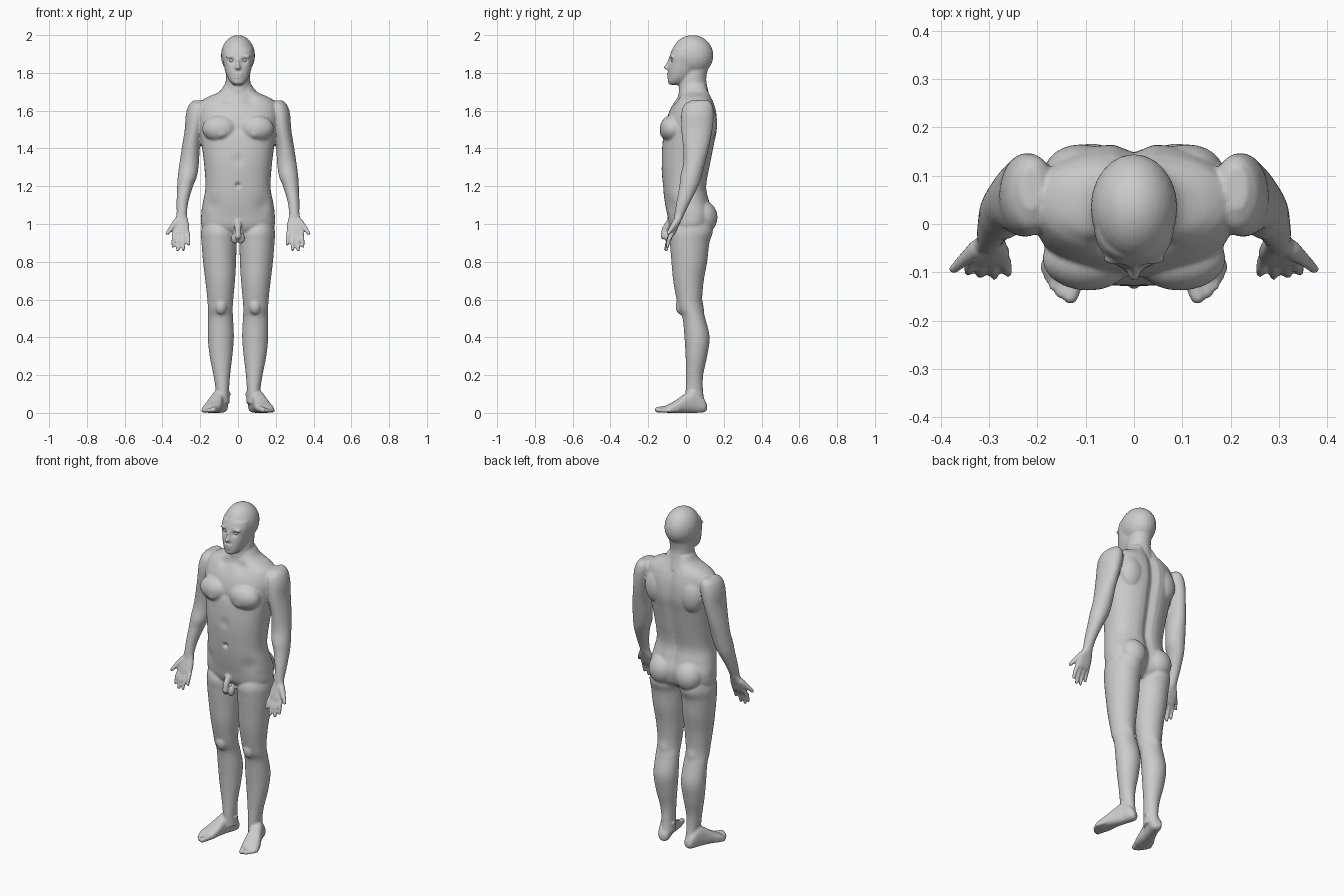
import bpy, bmesh, math
from mathutils import Vector, Matrix

parts = []


def finish(name, bm, mirror):
    """Turn a bmesh into an object, optionally with its x-mirrored twin."""
    if mirror:
        twin = bmesh.ops.duplicate(bm, geom=bm.verts[:] + bm.edges[:] + bm.faces[:])
        for v in twin["geom"]:
            if isinstance(v, bmesh.types.BMVert):
                v.co.x *= -1
    bmesh.ops.recalc_face_normals(bm, faces=bm.faces)
    me = bpy.data.meshes.new(name)
    bm.to_mesh(me)
    bm.free()
    ob = bpy.data.objects.new(name, me)
    bpy.context.collection.objects.link(ob)
    parts.append(ob)
    return ob


def loft(name, rows, power=2.0, mirror=False, matrix=None, groove=None, n=40, sub=5):
    """Skin smooth cross-sections given as (z, x min, x max, y min, y max)."""
    k = [Vector(r) for r in rows]
    k = [2 * k[0] - k[1]] + k + [2 * k[-1] - k[-2]]
    path = []
    for i in range(1, len(k) - 2):
        a, b, c, d = k[i - 1:i + 3]
        for s in range(sub):
            t = s / sub
            path.append(0.5 * (2 * b + (c - a) * t + (2 * a - 5 * b + 4 * c - d) * t * t
                               + (3 * b - a - 3 * c + d) * t ** 3))
    path.append(k[-2])
    bm = bmesh.new()
    rings = []
    for z, x0, x1, y0, y1 in path:
        ring = []
        for j in range(n):
            c, s = math.cos(math.tau * j / n), math.sin(math.tau * j / n)
            x = (x0 + x1) / 2 + (x1 - x0) / 2 * math.copysign(abs(c) ** (2 / power), c)
            y = (y0 + y1) / 2 + (y1 - y0) / 2 * math.copysign(abs(s) ** (2 / power), s)
            if groove and s > 0:
                y -= groove * math.exp(-(x / 0.028) ** 2)
            ring.append(bm.verts.new((x, y, z)))
        rings.append(ring)
    for p, q in zip(rings, rings[1:]):
        for j in range(n):
            bm.faces.new((p[j], p[(j + 1) % n], q[(j + 1) % n], q[j]))
    bm.faces.new(rings[0])
    bm.faces.new(rings[-1])
    if matrix:
        bm.transform(matrix)
    return finish(name, bm, mirror)


def add_ball(bm, loc, rad):
    m = Matrix.Translation(loc) @ Matrix.Diagonal((*rad, 1))
    bmesh.ops.create_uvsphere(bm, u_segments=24, v_segments=16, radius=1, matrix=m)


def ball(name, loc, rad, mirror=False):
    bm = bmesh.new()
    add_ball(bm, loc, rad)
    return finish(name, bm, mirror)


def digit(name, pts, radii, mirror=True):
    """Round-ended tapered chain for fingers and toes."""
    bm = bmesh.new()
    pts = [Vector(p) for p in pts]
    for p, r in zip(pts, radii):
        add_ball(bm, p, (r, r, r))
    for p, q, r, s in zip(pts, pts[1:], radii, radii[1:]):
        rot = (q - p).to_track_quat('Z', 'Y').to_matrix().to_4x4()
        bmesh.ops.create_cone(bm, cap_ends=True, segments=20, radius1=r, radius2=s,
                              depth=(q - p).length,
                              matrix=Matrix.Translation((p + q) / 2) @ rot)
    return finish(name, bm, mirror)


# Torso: half width, front and back at each height
torso = [(1.74, .07, -.02, .11), (1.70, .10, -.035, .125), (1.67, .165, -.045, .137),
         (1.64, .20, -.065, .15), (1.58, .212, -.095, .165), (1.50, .205, -.115, .167),
         (1.42, .193, -.125, .152), (1.32, .18, -.13, .133), (1.20, .172, -.122, .112),
         (1.12, .185, -.113, .127), (1.05, .195, -.10, .148), (.98, .19, -.085, .135),
         (.935, .13, -.05, .09)]
loft("torso", [(z, -w, w, f, b) for z, w, f, b in torso], 2.3, groove=.02)
ball("chest_muscle", (.095, -.072, 1.505), (.095, .066, .072), True)
ball("buttock", (.088, .085, 1.035), (.082, .082, .09), True)
ball("shoulder_blade", (.11, .11, 1.53), (.075, .055, .10), True)

# Neck and head
loft("neck", [(1.85, -.06, .06, -.01, .125), (1.78, -.064, .064, -.03, .108),
              (1.73, -.068, .068, -.037, .112), (1.66, -.085, .085, -.04, .13)])
ball("cranium", (0, .034, 1.892), (.09, .111, .108))
loft("face", [(1.737, -.022, .022, -.085, -.03), (1.75, -.038, .038, -.096, .0),
              (1.775, -.055, .055, -.095, .03), (1.81, -.068, .068, -.094, .06),
              (1.85, -.077, .077, -.09, .08), (1.89, -.083, .083, -.086, .09),
              (1.93, -.078, .078, -.071, .08)], 2.3)
loft("nose", [(1.88, -.006, .006, -.092, -.06), (1.85, -.009, .009, -.105, -.06),
              (1.828, -.015, .015, -.119, -.06), (1.818, -.016, .016, -.108, -.06)])
ball("brow", (.035, -.073, 1.886), (.03, .013, .008), True)
for z, y in ((1.793, -.092), (1.777, -.09)):
    ball("lip", (0, y, z), (.025, .011, .007))

# Arms
loft("arm", [(1.655, .19, .235, .03, .12), (1.63, .165, .26, -.01, .14),
             (1.58, .165, .276, -.025, .147), (1.50, .185, .282, -.025, .14),
             (1.40, .202, .298, -.015, .12), (1.32, .207, .31, -.015, .10),
             (1.25, .218, .319, -.03, .082), (1.20, .238, .322, -.035, .065),
             (1.12, .262, .325, -.05, .025), (1.06, .27, .325, -.06, -.005),
             (1.03, .268, .328, -.064, -.018)], mirror=True)
loft("palm", [(1.06, .273, .323, -.055, -.012), (1.03, .267, .331, -.063, -.02),
              (.99, .258, .345, -.077, -.038), (.955, .258, .345, -.088, -.054),
              (.94, .263, .34, -.087, -.062)], 2.5, mirror=True)
for bx, mx, tx, ty, tz in ((.268, .263, .261, -.102, .893), (.291, .29, .289, -.108, .865),
                           (.313, .317, .319, -.105, .862), (.335, .341, .344, -.099, .882)):
    digit("finger", [(bx, -.072, .955), (mx, (ty - .082) / 2, (tz + .955) / 2), (tx, ty, tz)],
          (.0125, .0115, .009))
digit("thumb", [(.325, -.052, 1.01), (.352, -.074, .98), (.374, -.094, .95)], (.02, .014, .01))

# Legs
loft("leg", [(1.06, .06, .17, -.04, .11), (.97, .008, .195, -.085, .142),
             (.90, .008, .193, -.085, .124), (.80, .010, .185, -.077, .112),
             (.70, .016, .173, -.068, .094), (.60, .025, .162, -.05, .085),
             (.55, .028, .16, -.038, .088), (.50, .026, .159, -.018, .102),
             (.40, .022, .16, -.008, .125), (.30, .03, .15, -.002, .112),
             (.20, .042, .13, .0, .091), (.12, .047, .118, -.002, .09),
             (.05, .045, .115, .0, .10)], mirror=True)
ball("kneecap", (.09, -.025, .565), (.032, .03, .045), True)
ball("ankle_bone", (.08, .05, .10), (.043, .022, .022), True)

# Feet: drawn along their own axis, then turned outwards
foot = (Matrix.Translation((.077, .108, 0)) @ Matrix.Rotation(math.radians(18), 4, 'Z')
        @ Matrix(((1, 0, 0, 0), (0, 0, -1, 0), (0, 1, 0, 0), (0, 0, 0, 1))))
loft("foot", [(.0, -.018, .018, .012, .045), (.02, -.032, .032, .002, .08),
              (.07, -.035, .036, .0, .122), (.12, -.037, .041, .0, .10),
              (.17, -.045, .049, .0, .066), (.215, -.047, .05, .0, .042),
              (.235, -.04, .042, .004, .028)], 2.5, True, foot)
for a, t, r in ((-.031, .262, .016), (-.009, .262, .0115), (.009, .252, .011),
                (.025, .238, .0105), (.039, .222, .010)):
    digit("toe", [foot @ Vector((a, r + .006, t - .05)), foot @ Vector((a + .003, r + .001, t))],
          (r, r))

# Groin
digit("groin_front", [(0, -.09, 1.005), (0, -.112, .97), (0, -.118, .935)], (.019, .017, .017), False)
ball("groin_side", (.016, -.088, .925), (.021, .024, .03), True)

# Fuse everything into one skin
bpy.ops.object.select_all(action='DESELECT')
for ob in parts:
    ob.select_set(True)
bpy.context.view_layer.objects.active = parts[0]
bpy.ops.object.join()
body = bpy.context.view_layer.objects.active
body.name = "body"
rm = body.modifiers.new("fuse", 'REMESH')
rm.mode = 'VOXEL'
rm.voxel_size = .0058
rm.use_smooth_shade = True
sm = body.modifiers.new("soften", 'SMOOTH')
sm.factor, sm.iterations = .5, 5
for m in ("fuse", "soften"):
    bpy.ops.object.modifier_apply(modifier=m)

# Soft sculpt strokes: centre, radius, offset (mirrored in x)
strokes = [((.034, -.082, 1.865), .014, (0, .013, 0)),     # eye sockets
           ((0, -.122, 1.205), .012, (0, .016, 0)),        # navel
           ((0, -.125, 1.50), .028, (0, .006, 0)),         # breastbone
           ((0, -.13, 1.34), .028, (0, .006, 0)),          # belly line
           ((.06, -.05, 1.66), .03, (0, .008, -.006)),     # collar hollows
           ((.085, -.135, 1.465), .02, (0, -.007, 0)),     # nipples
           ((.14, -.09, 1.10), .045, (0, .01, 0)),         # hip creases
           ((.15, .08, .98), .05, (-.006, 0, 0)),          # hip hollows
           ((.09, .088, .56), .03, (0, .007, 0)),          # backs of knees
           ((0, -.105, 1.785), .008, (0, .004, 0))]        # mouth
for c, r, off in strokes:
    for side in ((1, -1) if c[0] else (1,)):
        p, o = Vector((c[0] * side, c[1], c[2])), Vector((off[0] * side, off[1], off[2]))
        for v in body.data.vertices:
            d = (v.co - p).length_squared / (r * r)
            if d < 6:
                v.co += o * math.exp(-d)
body.data.update()

# Eyes
eyes = ball("eyes", (.034, -.066, 1.865), (.013, .012, .010), True)
eyes.data.shade_smooth()
